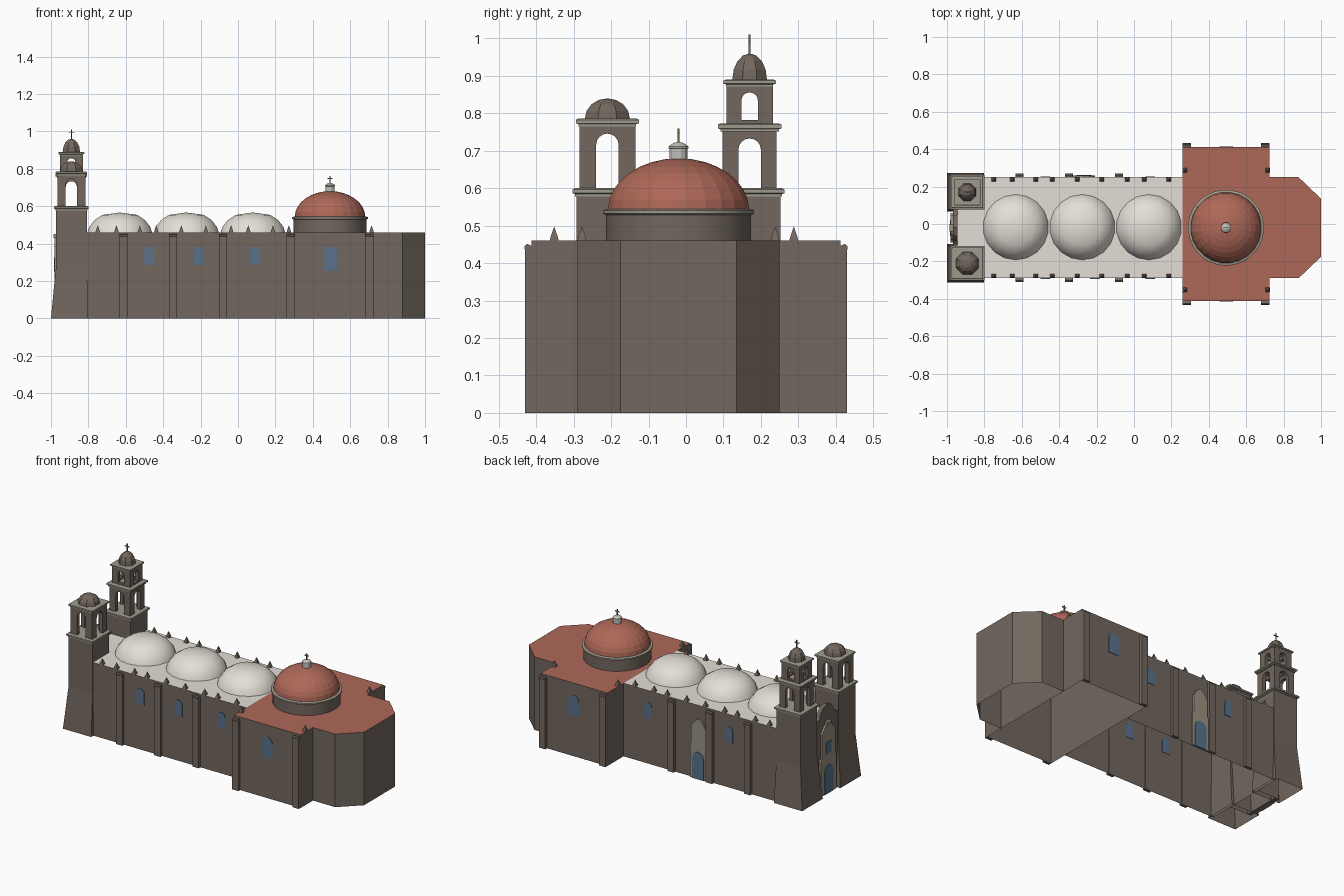
import bpy, bmesh, math

if "Cube" in bpy.data.objects:
    bpy.data.objects.remove(bpy.data.objects["Cube"])

def mat(name, r, g, b):
    m = bpy.data.materials.new(name)
    lin = lambda c: ((c / 255 + 0.055) / 1.055) ** 2.4
    m.diffuse_color = (lin(r), lin(g), lin(b), 1)
    m.use_nodes = True
    m.node_tree.nodes["Principled BSDF"].inputs["Base Color"].default_value = m.diffuse_color
    return m

WALL = mat("brown stone", 114, 103, 94)
TRIM = mat("grey trim", 158, 154, 140)
ROOF = mat("pale roof", 228, 223, 214)
RED = mat("terracotta", 174, 104, 88)
BLUE = mat("blue glass", 88, 114, 140)
PORTAL = mat("portal stone", 154, 146, 129)
LANTERN = mat("lantern stone", 196, 193, 186)
CY = -0.02          # axis of the church
HW = 0.27           # half width of nave
H = 0.46            # wall height

def finish(name, bm, m, top=None, smooth=False, open_base=False):
    bmesh.ops.recalc_face_normals(bm, faces=bm.faces)
    if open_base:
        bmesh.ops.delete(bm, geom=[f for f in bm.faces if f.normal.z < -0.9], context='FACES')
    me = bpy.data.meshes.new(name)
    me.materials.append(m)
    if top:
        me.materials.append(top)
        for f in bm.faces:
            f.material_index = 1 if f.normal.z > 0.9 else 0
    bm.to_mesh(me)
    bm.free()
    ob = bpy.data.objects.new(name, me)
    bpy.context.collection.objects.link(ob)
    if smooth:
        bpy.ops.object.select_all(action='DESELECT')
        ob.select_set(True)
        bpy.context.view_layer.objects.active = ob
        bpy.ops.object.shade_smooth_by_angle(angle=math.radians(30))
    return ob

def add_prism(bm, pts, axis, a, b):
    place = {'x': lambda u, v, d: (d, u, v), 'y': lambda u, v, d: (u, d, v), 'z': lambda u, v, d: (u, v, d)}[axis]
    A = [bm.verts.new(place(u, v, a)) for u, v in pts]
    B = [bm.verts.new(place(u, v, b)) for u, v in pts]
    bm.faces.new(A)
    bm.faces.new(B)
    n = len(pts)
    for i in range(n):
        bm.faces.new((A[i], A[(i + 1) % n], B[(i + 1) % n], B[i]))

def prism(name, pts, axis, a, b, m, top=None, open_base=False):
    bm = bmesh.new()
    add_prism(bm, pts, axis, a, b)
    return finish(name, bm, m, top, open_base=open_base)

def rect(u0, u1, v0, v1):
    return [(u0, v0), (u1, v0), (u1, v1), (u0, v1)]

def box(name, x0, x1, y0, y1, z0, z1, m, top=None, open_base=False):
    return prism(name, rect(x0, x1, y0, y1), 'z', z0, z1, m, top, open_base)

def arch(c, w, z0, z1, n=8):
    """Round-headed outline, half width w."""
    return [(c - w, z0), (c + w, z0)] + [(c + w * math.cos(math.pi * i / n), z1 - w + w * math.sin(math.pi * i / n))
                                         for i in range(n + 1)]

def lathe(name, x, y, prof, n, m, square=False, smooth=False, open_base=False):
    """Turn (radius, z) pairs; square makes radius the half width of a box."""
    bm = bmesh.new()
    k = math.sqrt(2) if square else 1
    off = math.pi / n
    rings = []
    for r, z in prof:
        if r < 1e-6:
            rings.append([bm.verts.new((x, y, z))] * n)
        else:
            rings.append([bm.verts.new((x + k * r * math.cos(off + 2 * math.pi * i / n),
                                        y + k * r * math.sin(off + 2 * math.pi * i / n), z)) for i in range(n)])
    for p, q in zip(rings, rings[1:]):
        for i in range(n):
            j = (i + 1) % n
            bm.faces.new(list(dict.fromkeys((p[i], p[j], q[j], q[i]))))
    for ring in (rings[0], rings[-1]):
        if ring[0] is not ring[1]:
            bm.faces.new(ring)
    return finish(name, bm, m, smooth=smooth, open_base=open_base)

def dome(r, z0, z1, n):
    return [(r * math.cos(math.pi / 2 * i / n) if i < n else 0, z0 + (z1 - z0) * math.sin(math.pi / 2 * i / n))
            for i in range(n + 1)]

def cross(name, x, y, z0, z1, arm):
    t = 0.0025
    box(name + "_post", x - t, x + t, y - t, y + t, z0, z1, WALL)
    za = z0 + (z1 - z0) * 0.68
    box(name + "_arm", x - arm, x + arm, y - t, y + t, za - t, za + t, WALL)

# Main body, open underneath: nave, porch block between towers, transept, apse
box("nave", -0.82, 0.26, CY - HW, CY + HW, 0, H, WALL, ROOF, True)
box("vestibule", -0.95, -0.82, CY - 0.12, CY + 0.12, 0, H, WALL, ROOF, True)
box("transept", 0.26, 0.725, -0.412, 0.412, 0, H, WALL, RED, True)
prism("apse", [(0.725, CY - HW), (0.88, CY - HW), (1, CY - 0.155), (1, CY + 0.155), (0.88, CY + HW), (0.725, CY + HW)],
      'z', 0, H, WALL, RED, True)

# Pilasters and windows on both long sides
for s, side in ((-1, "front"), (1, "back")):
    nave_y, tran_y = CY + s * HW, s * 0.412
    spots = [(x, nave_y) for x in (-0.612, -0.347, -0.08)] + [(0.282, tran_y), (0.702, tran_y)]
    for x, y in spots:
        prism(side + "_pilaster", [(y - s * 0.002, 0), (y + s * 0.018, 0), (y + s * 0.018, 0.435), (y + s * 0.02, 0.438),
              (y + s * 0.019, 0.446), (y + s * 0.012, 0.451), (y - s * 0.002, 0.445)], 'x', x - 0.022, x + 0.022, WALL)
    for x in (-0.475, -0.21, 0.087):
        if s < 0 or x != -0.21:
            prism(side + "_window", arch(x, 0.026, 0.285, 0.385), 'y', nave_y - s * 0.002, nave_y + s * 0.003, BLUE)
    prism(side + "_transept_window", arch(0.493, 0.037, 0.255, 0.385), 'y', tran_y - s * 0.002, tran_y + s * 0.003, BLUE)
    # Roof edge spikes
    e = CY + s * (HW - 0.012)
    spikes = [(x, e) for x in (-0.75, -0.65, -0.525, -0.437, -0.303, -0.172, -0.037, 0.055, 0.187)]
    spikes += [(x, CY - 0.012 + s * 0.32) for x in (0.272, 0.714)]
    for x, y in spikes:
        lathe("roof_spike", x, y, [(0.012, H), (0.009, H + 0.012), (0, H + 0.038)], 4, WALL, square=True)

def portal(name, c, w, z1, z2, peak, axis, d0, d1):
    """Two-stage stone surround with a pointed top."""
    prism(name, [(c - w, 0), (c + w, 0), (c + w, z1), (c + w * 0.85, z1 + 0.01), (c + w * 0.85, z2),
                 (c + w * 0.4, peak - 0.012), (c, peak), (c - w * 0.4, peak - 0.012), (c - w * 0.85, z2),
                 (c - w * 0.85, z1 + 0.01), (c - w, z1)], axis, d0, d1, PORTAL)

# Side portal on the back wall
by = CY + HW
portal("side_portal", -0.267, 0.058, 0.21, 0.325, 0.378, 'y', by - 0.002, by + 0.01)
prism("side_door", arch(-0.267, 0.04, 0, 0.17), 'y', by, by + 0.013, BLUE)

# West facade: curved gable, portal, door and window
half = [(0.12, 0.0), (0.12, 0.47), (0.09, 0.475), (0.07, 0.49), (0.06, 0.52), (0.04, 0.542), (0, 0.555)]
prism("gable", [(CY + u, v) for u, v in half] + [(CY - u, v) for u, v in half[::-1][1:]], 'x', -0.968, -0.945, WALL)
portal("west_portal", CY, 0.078, 0.22, 0.385, 0.44, 'x', -0.98, -0.966)
box("portal_crest", -0.986, -0.966, CY - 0.02, CY + 0.02, 0.43, 0.452, PORTAL)
prism("west_door", arch(CY, 0.042, 0, 0.18), 'x', -0.983, -0.975, BLUE)
prism("west_window", rect(CY - 0.025, CY + 0.025, 0.25, 0.325), 'x', -0.983, -0.975, BLUE)

# Towers
TX = -0.891

def cornice(y, w, z0, z1):
    h = z1 - z0
    lathe("tower_cornice", TX, y, [(w - 0.007, z0), (w - 0.007, z0 + h * 0.3), (w, z0 + h * 0.4), (w, z0 + h * 0.85),
          (w - 0.006, z1)], 4, TRIM, square=True)

def belfry(y, w, z0, z1, aw, a0, a1):
    """Four walls, each with an arched opening."""
    bm = bmesh.new()
    t = 0.022
    head = arch(0, aw, a0, a1)[2:]
    for c, axis in ((TX, 'y'), (y, 'x')):
        o = y if axis == 'y' else TX
        ww = w if axis == 'y' else w - t * 0.98
        pts = [(-ww, z0), (-aw, z0)] + head[::-1] + [(aw, z0), (ww, z0), (ww, z1), (-ww, z1)]
        pts = [(c + u, v) for i, (u, v) in enumerate(pts) if i == 0 or (u, v) != pts[i - 1]]
        for s in (-1, 1):
            add_prism(bm, pts, axis, o + s * (w - t), o + s * w)
            if a0 > z0:
                add_prism(bm, rect(c - aw, c + aw, z0, a0), axis, o + s * (w - t), o + s * w)
    finish("belfry", bm, WALL)

for y in (-0.21, 0.17):
    lathe("tower_shaft", TX, y, [(0.083, 0.26), (0.083, 0.58)], 4, WALL, square=True, open_base=True)
    # battered foot, open underneath
    bm = bmesh.new()
    lo = [bm.verts.new((u, v, 0)) for u, v in rect(-1, -0.803, y - 0.103, y + 0.103)]
    hi = [bm.verts.new((u, v, 0.262)) for u, v in rect(TX - 0.084, TX + 0.084, y - 0.084, y + 0.084)]
    for i in range(4):
        bm.faces.new((lo[i], lo[(i + 1) % 4], hi[(i + 1) % 4], hi[i]))
    finish("tower_foot", bm, WALL)
    cornice(y, 0.093, 0.578, 0.6)

belfry(-0.21, 0.075, 0.598, 0.768, 0.03, 0.597, 0.746)
cornice(-0.21, 0.084, 0.765, 0.786)
lathe("front_tower_dome", TX, -0.21, dome(0.065, 0.786, 0.84, 4), 8, WALL)
belfry(0.17, 0.072, 0.598, 0.755, 0.03, 0.597, 0.733)
cornice(0.17, 0.085, 0.751, 0.773)
belfry(0.17, 0.062, 0.77, 0.875, 0.022, 0.782, 0.856)
cornice(0.17, 0.07, 0.872, 0.89)
lathe("back_tower_dome", TX, 0.17, dome(0.05, 0.89, 0.96, 4), 8, WALL)
cross("tower_cross", TX, 0.17, 0.955, 1.01, 0.016)

# Three shallow nave domes
for x in (-0.632, -0.276, 0.08):
    lathe("nave_dome", x, CY + 0.003, [(0.175, H), (0.165, 0.49), (0.137, 0.525), (0.095, 0.553), (0, 0.566)],
          18, ROOF, smooth=True, open_base=True)

# Crossing dome: drum, ring, dome, lantern and cross
DX = 0.492
lathe("drum", DX, CY, [(0.195, H), (0.195, 0.532)], 32, WALL, smooth=True, open_base=True)
lathe("drum_ring", DX, CY, [(0.195, 0.528), (0.203, 0.532), (0.203, 0.541), (0.193, 0.545)], 32, TRIM, smooth=True)
lathe("main_dome", DX, CY, dome(0.19, 0.543, 0.68, 8), 24, RED, open_base=True)
lathe("lantern", DX, CY, [(0.025, 0.67), (0.025, 0.706), (0.028, 0.707), (0.027, 0.712), (0.014, 0.721), (0, 0.724)],
      12, LANTERN)
cross("dome_cross", DX, CY, 0.72, 0.76, 0.014)
